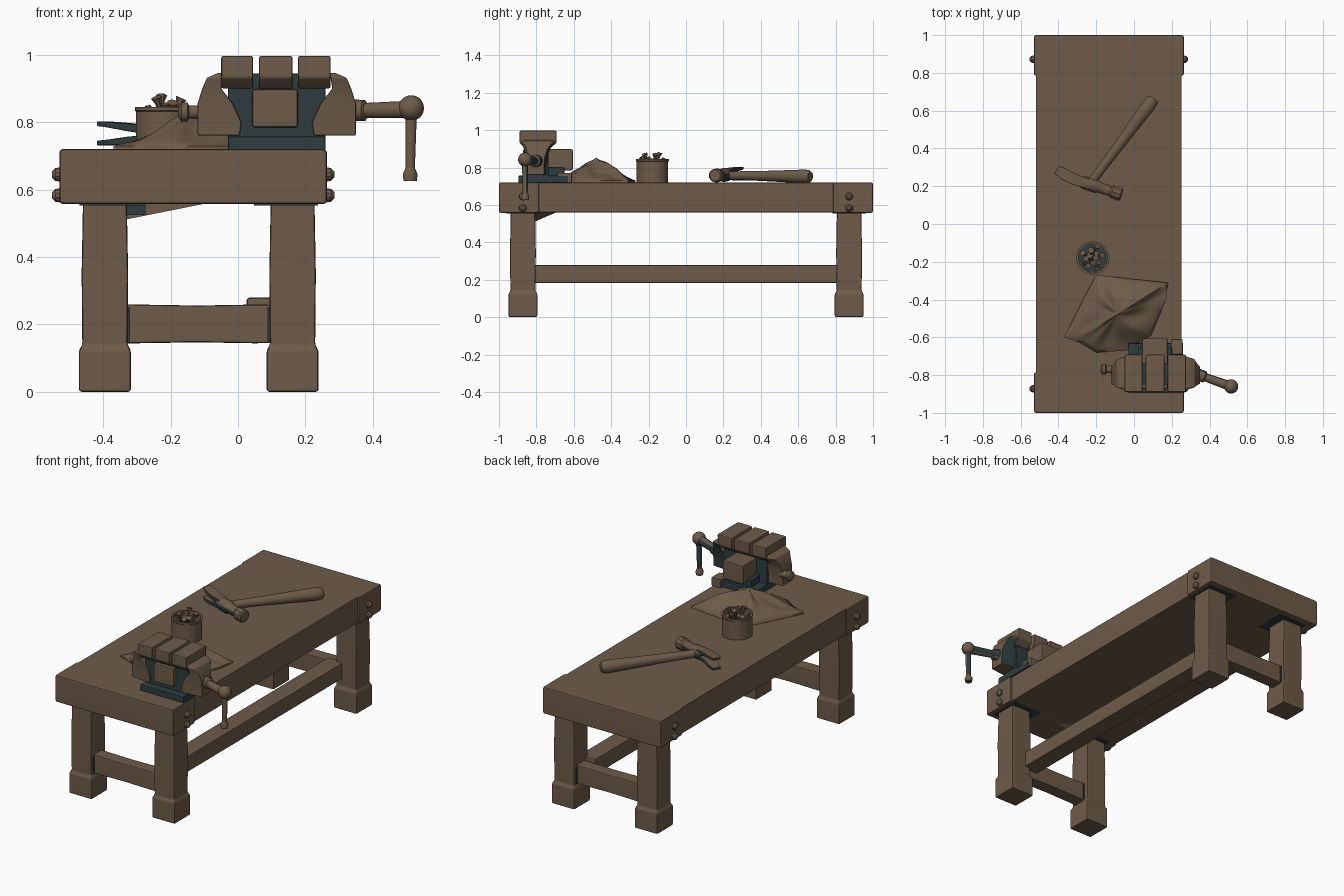
import bpy, bmesh, math, random
from mathutils import Vector

if "Cube" in bpy.data.objects:
    bpy.data.objects.remove(bpy.data.objects["Cube"])

random.seed(4)


def material(name, rgb):
    m = bpy.data.materials.new(name)
    m.diffuse_color = (*rgb, 1)
    m.use_nodes = True
    m.node_tree.nodes["Principled BSDF"].inputs["Base Color"].default_value = m.diffuse_color
    return m


WOOD = material("worn brown", (0.155, 0.105, 0.066))
TEAL = material("dark teal", (0.027, 0.046, 0.050))


def finish(name, bm, mat, bevel=0.0, angle=35):
    bmesh.ops.recalc_face_normals(bm, faces=bm.faces)
    if bevel:
        sharp = [e for e in bm.edges if len(e.link_faces) == 2 and e.calc_face_angle() > 0.6]
        bmesh.ops.bevel(bm, geom=sharp, offset=bevel, segments=2, profile=0.5,
                        affect='EDGES', clamp_overlap=True)
    me = bpy.data.meshes.new(name)
    bm.to_mesh(me)
    bm.free()
    me.materials.append(mat)
    for p in me.polygons:
        p.use_smooth = True
    me.set_sharp_from_angle(angle=math.radians(angle))
    ob = bpy.data.objects.new(name, me)
    bpy.context.collection.objects.link(ob)
    if bevel:
        ob.modifiers.new("flat faces", 'WEIGHTED_NORMAL').keep_sharp = True
    return ob


def darken(ob, rule):
    """Give the dark colour to the faces chosen by a rule."""
    ob.data.materials.append(TEAL)
    for p in ob.data.polygons:
        p.material_index = int(rule(p))


def loft(name, rings, mat, bevel=0.0, closed=True):
    bm = bmesh.new()
    vs = [[bm.verts.new(p) for p in r] for r in rings]
    n = len(vs[0])
    for a, b in zip(vs, vs[1:]):
        for i in range(n):
            j = (i + 1) % n
            bm.faces.new((a[i], a[j], b[j], b[i]))
    if closed:
        bm.faces.new(vs[0])
        bm.faces.new(vs[-1])
    return finish(name, bm, mat, bevel)


def rect_z(x0, x1, y0, y1, z):
    return [(x0, y0, z), (x1, y0, z), (x1, y1, z), (x0, y1, z)]


def rect_x(x, y0, y1, z0, z1):
    return [(x, y0, z0), (x, y1, z0), (x, y1, z1), (x, y0, z1)]


def box(name, x0, x1, y0, y1, z0, z1, mat=WOOD, bevel=0.006):
    return loft(name, [rect_z(x0, x1, y0, y1, z0), rect_z(x0, x1, y0, y1, z1)], mat, bevel)


def tube(name, pts, radii, mat=WOOD, n=12):
    pts = [Vector(p) for p in pts]
    d = (pts[-1] - pts[0]).normalized()
    u = d.cross(Vector((0, 0, 1)) if abs(d.z) < 0.9 else Vector((1, 0, 0))).normalized()
    w = d.cross(u)
    rings = [[p + r * (math.cos(t) * u + math.sin(t) * w)
              for t in (2 * math.pi * (i + 0.5) / n for i in range(n))]
             for p, r in zip(pts, radii)]
    return loft(name, rings, mat)


# Table top with two slightly wider end boards
box("table_top", -0.52, 0.252, -0.80, 0.80, 0.56, 0.72, bevel=0.006)
for s, tag in ((-1, "front"), (1, "back")):
    y0, y1 = sorted((s * 0.785, s * 1.0))
    box(f"{tag}_end_board", -0.53, 0.264, y0, y1, 0.557, 0.721, bevel=0.011)

# Legs with thicker feet, dark collars, bolts and short stretchers
for s, tag in ((-1, "front"), (1, "back")):
    for cx, side, out in ((-0.395, "left", -1), (0.162, "right", 1)):
        cy = s * 0.872
        spec = [(0.0, 0.077), (0.125, 0.077), (0.138, 0.067), (0.35, 0.069), (0.565, 0.065)]
        loft(f"{tag}_{side}_leg", [rect_z(cx - h, cx + h, cy - h, cy + h, z) for z, h in spec],
             WOOD, 0.009)
        mid = cx - out * 0.02
        box(f"{tag}_{side}_leg_collar", mid - 0.095, mid + 0.095, cy - 0.09, cy + 0.09,
            0.553, 0.562, TEAL, 0)
        joint = cx - out * 0.068
        box(f"{tag}_{side}_joint", joint - 0.006, joint + 0.006, s * 0.875 - 0.046,
            s * 0.875 + 0.046, 0.15, 0.25, TEAL, 0)
        edge = -0.528 if out < 0 else 0.262
        for z in (0.645, 0.583):
            tube(f"{tag}_{side}_bolt", [(edge, cy, z), (edge + out * 0.014, cy, z),
                                        (edge + out * 0.024, cy, z)], [0.021, 0.019, 0.009], n=10)
    xs = [(-0.34, 0.002), (-0.30, 0.001), (-0.12, -0.002), (0.05, 0.001), (0.11, 0)]
    loft(f"{tag}_short_stretcher",
         [rect_x(x, s * 0.875 - 0.04, s * 0.875 + 0.04, 0.145 - d, 0.258 + d) for x, d in xs],
         WOOD, 0.008)

# Long stretcher on the right side only
box("long_stretcher", 0.025, 0.135, -0.83, 0.83, 0.182, 0.28, bevel=0.010)

# Corner brace under the front left of the top, dark beside the leg
bm = bmesh.new()
q = [bm.verts.new(p) for p in [(-0.34, -0.81, 0.51), (-0.34, -0.81, 0.562),
                               (-0.08, -0.81, 0.562), (-0.34, -0.69, 0.562)]]
for f in ((0, 1, 2), (0, 2, 3), (0, 3, 1), (1, 3, 2)):
    bm.faces.new([q[i] for i in f])
finish("corner_brace", bm, WOOD)
box("brace_plate", -0.34, -0.275, -0.815, -0.809, 0.524, 0.562, TEAL, 0)

# Vise: dark base and core, brown jaws, slide and end housings
box("vise_base", -0.03, 0.26, -0.895, -0.63, 0.718, 0.757, TEAL, 0.005)
box("vise_core", -0.03, 0.26, -0.85, -0.735, 0.75, 0.945, TEAL, 0.006)
box("vise_rear_guide", 0.02, 0.20, -0.74, -0.65, 0.75, 0.80, TEAL, 0.006)
box("vise_rear_pad", 0.195, 0.258, -0.69, -0.61, 0.718, 0.772, WOOD, 0.006)
box("vise_slide", 0.042, 0.178, -0.872, -0.605, 0.785, 0.898, WOOD, 0.008)
for x0, x1 in ((-0.05, 0.045), (0.062, 0.162), (0.178, 0.275)):
    loft("vise_jaw", [rect_z(x0, x1, -0.855, -0.73, 0.90), rect_z(x0, x1, -0.89, -0.692, 0.932),
                      rect_z(x0, x1, -0.89, -0.692, 0.997)], WOOD, 0.007)
for side, flip in (("left", False), ("right", True)):
    # height, outer x, inner x, front y, back y
    spec = [(0.76, -0.12, 0.005, -0.86, -0.745), (0.80, -0.12, 0.01, -0.86, -0.745),
            (0.855, -0.12, -0.015, -0.862, -0.74), (0.90, -0.106, -0.05, -0.868, -0.725),
            (0.932, -0.092, -0.045, -0.88, -0.70), (0.946, -0.06, -0.035, -0.88, -0.70)]
    rings = [[((0.23 - x) if flip else x, y, z) for x, y in
              ((xo, a + 0.014), (xi, a), (xi, b), (xo, b - 0.014))] for z, xo, xi, a, b in spec]
    ob = loft(f"vise_{side}_housing", rings, WOOD, 0.005)
    if flip:
        darken(ob, lambda p: p.normal.y > 0.5 and p.center.z < 0.92)
tube("vise_left_knob", [(-0.10, -0.77, 0.83), (-0.145, -0.77, 0.83), (-0.15, -0.77, 0.83),
                        (-0.168, -0.77, 0.83), (-0.178, -0.77, 0.83)],
     [0.022, 0.020, 0.029, 0.029, 0.014])

# Vise screw and hanging handle, dark on the rear
ob = tube("vise_screw", [(0.33, -0.795, 0.835), (0.375, -0.81, 0.835), (0.38, -0.812, 0.835),
                         (0.50, -0.855, 0.838)], [0.034, 0.032, 0.023, 0.026])
darken(ob, lambda p: p.normal.y > 0.6)
bm = bmesh.new()
bmesh.ops.create_uvsphere(bm, u_segments=16, v_segments=10, radius=0.038)
bmesh.ops.translate(bm, verts=bm.verts, vec=(0.514, -0.86, 0.842))
finish("vise_screw_ball", bm, WOOD)
ob = tube("vise_handle", [(0.514, -0.86, 0.82), (0.511, -0.86, 0.655)], [0.017, 0.014])
darken(ob, lambda p: p.normal.y > 0.3)
tube("vise_handle_knob", [(0.511, -0.86, 0.665), (0.511, -0.86, 0.645), (0.511, -0.86, 0.625)],
     [0.014, 0.023, 0.020])

# Crumpled rag: rings from outline to a broad peak, with radial folds
outline = [(0.18, -0.31), (-0.02, -0.29), (-0.20, -0.27), (-0.27, -0.40), (-0.37, -0.60),
           (-0.28, -0.63), (-0.20, -0.68), (-0.04, -0.67), (0.09, -0.59), (0.17, -0.40)]
bm = bmesh.new()
N, R = 50, 10
peak = Vector((-0.09, -0.48))
rows = []
for k in range(R):
    t = k / R
    row = []
    for i in range(N):
        f = i / N * len(outline)
        j = int(f)
        p = Vector(outline[j]).lerp(Vector(outline[(j + 1) % len(outline)]), f - j)
        p = p.lerp(peak, t)
        a = 2 * math.pi * i / N
        fold = 0.016 * math.sin(4 * a + 3 * t) + 0.006 * math.sin(9 * a + 1)
        z = 0.73 + 0.115 * t ** 0.95 + fold * math.sin(math.pi * t)
        row.append(bm.verts.new((p.x, p.y, max(z, 0.727))))
    rows.append(row)
top = bm.verts.new((peak.x, peak.y, 0.853))
for a, b in zip(rows, rows[1:]):
    for i in range(N):
        j = (i + 1) % N
        bm.faces.new((a[i], a[j], b[j], b[i]))
for i in range(N):
    bm.faces.new((rows[-1][i], rows[-1][(i + 1) % N], top))
skirt = [bm.verts.new((v.co.x, v.co.y, 0.715)) for v in rows[0]]
for i in range(N):
    j = (i + 1) % N
    bm.faces.new((skirt[i], skirt[j], rows[0][j], rows[0][i]))
finish("rag", bm, WOOD, angle=60)

# Cup of nails
cx, cy = -0.218, -0.18
prof = [(0.085, 0.718), (0.085, 0.832), (0.088, 0.835), (0.088, 0.845), (0.076, 0.845),
        (0.076, 0.785)]
loft("cup", [[(cx + r * math.cos(2 * math.pi * i / 24), cy + r * math.sin(2 * math.pi * i / 24), z)
              for i in range(24)] for r, z in prof], WOOD)
tube("cup_inside", [(cx, cy, 0.78), (cx, cy, 0.79)], [0.076, 0.076], TEAL, 24)
for k in range(13):
    a = k * 2.4
    r = 0.012 + 0.052 * k / 13
    lo = Vector((cx + 0.3 * r * math.cos(a + 1), cy + 0.3 * r * math.sin(a + 1), 0.77))
    hi = Vector((cx + r * math.cos(a), cy + r * math.sin(a), random.uniform(0.815, 0.865)))
    d = (hi - lo).normalized()
    tube("nail", [lo, hi, hi + d * 0.02], [0.008, 0.009, 0.017], WOOD, 6)

# Hammer: swelling handle, head with striking face and two claws
h0, h1 = Vector((-0.23, 0.215, 0.757)), Vector((0.105, 0.665, 0.752))
tube("hammer_handle", [h0.lerp(h1, t) for t in (0, 0.1, 0.4, 0.75, 0.93, 0.98, 1.0)],
     [0.024, 0.024, 0.027, 0.034, 0.038, 0.034, 0.024])
p0, p1 = Vector((-0.28, 0.225, 0.762)), Vector((-0.065, 0.155, 0.757))
ob = tube("hammer_head", [p0.lerp(p1, t) for t in (0, 0.12, 0.38, 0.45, 0.72, 0.76, 0.97, 1.0)],
          [0.030, 0.037, 0.037, 0.030, 0.029, 0.037, 0.037, 0.030], WOOD, 10)
darken(ob, lambda p: p.normal.z < 0.2 and p.center.x < -0.12)
for z0, z1, tag in ((0.778, 0.796, "upper"), (0.75, 0.738, "lower")):
    rings = []
    for x, y, w, t in ((-0.25, 0.215, 0.028, 0), (-0.32, 0.238, 0.030, 0.4),
                       (-0.37, 0.264, 0.032, 0.8), (-0.408, 0.288, 0.024, 1)):
        z = z0 + (z1 - z0) * t
        h = 0.014 - 0.007 * t
        dx, dy = 0.5 * w, 0.85 * w
        rings.append([(x - dx, y - dy, z - h), (x + dx, y + dy, z - h),
                      (x + dx, y + dy, z + h), (x - dx, y - dy, z + h)])
    ob = loft(f"hammer_{tag}_claw", rings, WOOD, 0.003)
    darken(ob, lambda p: p.normal.z < 0.5)
